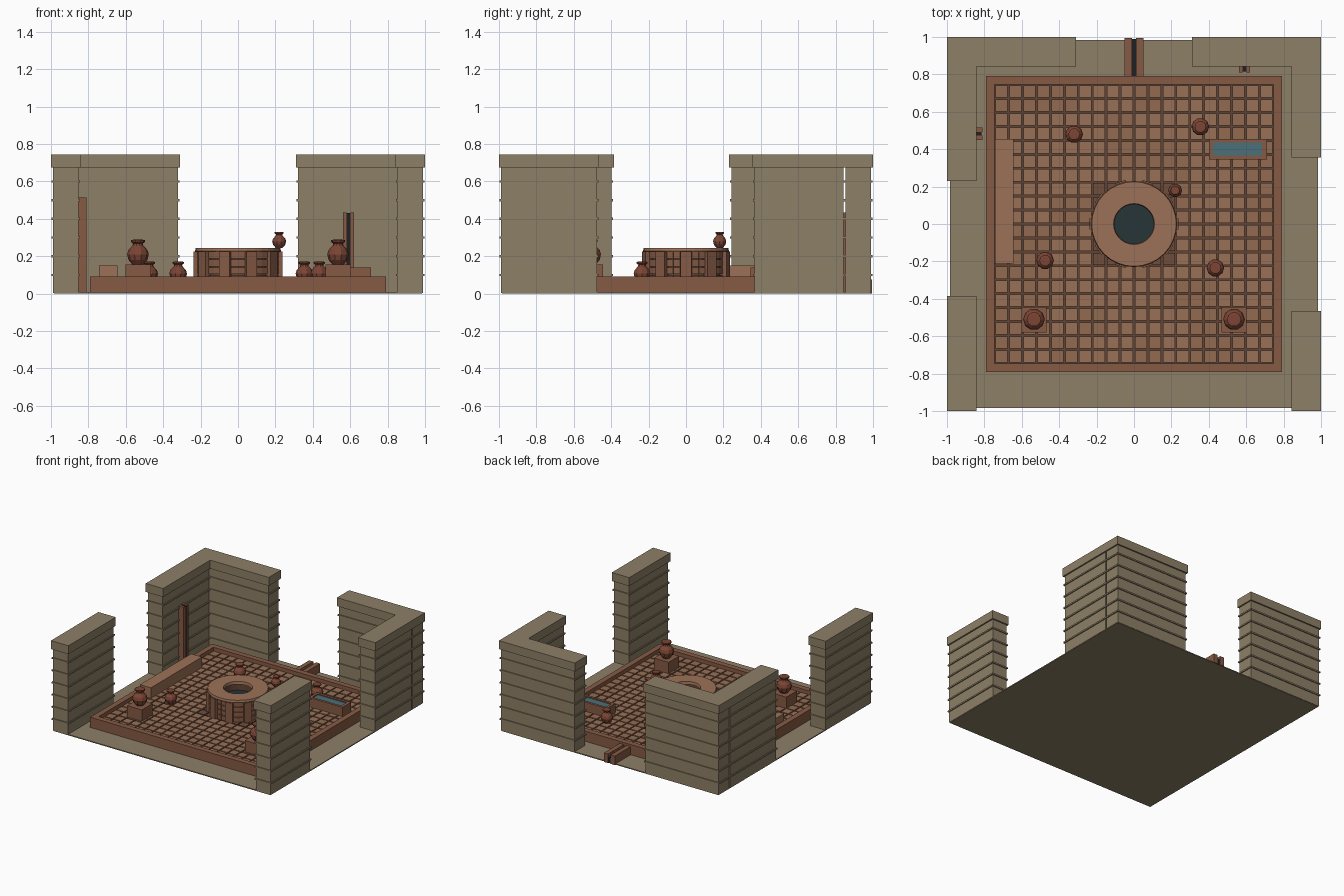
import bpy, bmesh, math, random
from mathutils import Matrix

random.seed(4)


def material(name, rgb):
    m = bpy.data.materials.new(name)
    m.diffuse_color = (*rgb, 1)
    return m


STONE = material("sandstone", (0.27, 0.215, 0.135))
CLAY = material("clay", (0.33, 0.165, 0.095))
RIM = material("rim_clay", (0.24, 0.105, 0.06))
TILE_A = material("tile_light", (0.32, 0.165, 0.095))
TILE_B = material("tile_mid", (0.29, 0.145, 0.082))
TILE_D = material("tile_dark", (0.16, 0.075, 0.045))
GROUT = material("grout", (0.12, 0.06, 0.035))
JAR = material("jar_clay", (0.2, 0.06, 0.035))
DARK = material("dark_slot", (0.015, 0.015, 0.015))
DEEP = material("well_water", (0.02, 0.035, 0.04))
WATER = material("trough_water", (0.07, 0.16, 0.19))


def finish(bm, name, mats):
    bmesh.ops.recalc_face_normals(bm, faces=bm.faces)
    me = bpy.data.meshes.new(name)
    bm.to_mesh(me)
    bm.free()
    for m in mats:
        me.materials.append(m)
    ob = bpy.data.objects.new(name, me)
    bpy.context.collection.objects.link(ob)
    return ob


def add_box(bm, x0, x1, y0, y1, z0, z1, mat=0, rot=None):
    c = Matrix.Translation(((x0 + x1) / 2, (y0 + y1) / 2, (z0 + z1) / 2))
    c = c @ Matrix.Diagonal((x1 - x0, y1 - y0, z1 - z0, 1))
    vs = bmesh.ops.create_cube(bm, size=1, matrix=(rot @ c) if rot else c)["verts"]
    for f in {f for v in vs for f in v.link_faces}:
        f.material_index = mat


def boxes(name, mats, *items):
    bm = bmesh.new()
    for it in items:
        add_box(bm, *it)
    return finish(bm, name, mats)


def lathe(name, profile, sides, mat, loc=(0, 0, 0), closed=False):
    bm = bmesh.new()
    rings = [[bm.verts.new((loc[0] + r * math.cos(2 * math.pi * i / sides),
                            loc[1] + r * math.sin(2 * math.pi * i / sides), loc[2] + z))
              for i in range(sides)] for r, z in profile]
    pairs = list(zip(rings, rings[1:])) + ([(rings[-1], rings[0])] if closed else [])
    for a, b in pairs:
        for i in range(sides):
            j = (i + 1) % sides
            bm.faces.new((a[i], a[j], b[j], b[i]))
    if not closed:
        bm.faces.new(rings[0])
        bm.faces.new(rings[-1])
    return finish(bm, name, [mat])


# Ground slab
boxes("ground_slab", [STONE], (-0.985, 0.985, -0.985, 0.985, 0, 0.008))


# Ruined walls: body, thin course ridges, overhanging cap
def wall(name, x0, x1, y0, y1):
    bm = bmesh.new()
    i = 0.012
    add_box(bm, x0 + i, x1 - i, y0 + i, y1 - i, 0.004, 0.68)
    for k in range(1, 7):
        z, e = 0.1 * k, 0.004
        add_box(bm, x0 + e, x1 - e, y0 + e, y1 - e, z - 0.006, z + 0.006)
    add_box(bm, x0, x1, y0, y1, 0.675, 0.745)
    finish(bm, name, [STONE])


wall("back_wall_left", -1, -0.31, 0.842, 1)
wall("back_wall_right", 0.31, 1, 0.842, 1)
wall("left_wall_rear", -1, -0.842, 0.23, 0.855)
wall("right_wall_rear", 0.842, 1, 0.355, 0.855)
wall("left_wall_front", -1, -0.842, -1, -0.385)
wall("right_wall_front", 0.842, 1, -1, -0.465)

# Sunken court: bed, raised rim and tile grid
boxes("court_bed", [GROUT], (-0.77, 0.77, -0.77, 0.77, 0.001, 0.052))
boxes("court_rim", [RIM],
      (-0.79, 0.79, -0.79, -0.745, 0.001, 0.092), (-0.79, 0.79, 0.745, 0.79, 0.001, 0.092),
      (-0.79, -0.745, -0.745, 0.745, 0.001, 0.092), (0.745, 0.79, -0.745, 0.745, 0.001, 0.092))
bm = bmesh.new()
N, S = 20, 1.49 / 20
tone = [[random.random() < 0.35 for _ in range(10)] for _ in range(10)]
for i in range(N):
    for j in range(N):
        x, y = (i - N / 2) * S, (j - N / 2) * S
        m = 2 if 7 <= i <= 12 and 7 <= j <= 12 else int(tone[i // 2][j // 2])
        add_box(bm, x + 0.005, x + S - 0.005, y + 0.005, y + S - 0.005, 0.045, 0.064, m)
finish(bm, "floor_tiles", [TILE_A, TILE_B, TILE_D])

# Well: shaft, brick courses, ten piers, ring coping and water
lathe("well_shaft", [(0.205, 0.05), (0.205, 0.23), (0.115, 0.23), (0.115, 0.05)], 32, GROUT, closed=True)
bm = bmesh.new()
for k in range(10):
    rot = Matrix.Rotation(math.radians(36 * k), 4, 'Z')
    add_box(bm, 0.19, 0.238, -0.03, 0.03, 0.05, 0.226, 0, rot)
    for c in range(4):
        z = 0.062 + c * 0.042
        for a in (13, 23):
            r2 = Matrix.Rotation(math.radians(36 * k + a), 4, 'Z')
            add_box(bm, 0.18, 0.218, -0.018, 0.018, z, z + 0.036, 0, r2)
finish(bm, "well_bricks", [RIM])
lathe("well_coping", [(0.105, 0.222), (0.226, 0.222), (0.23, 0.228), (0.226, 0.245), (0.109, 0.245)],
      32, CLAY, closed=True)
lathe("well_water", [(0.114, 0.15), (0.114, 0.17)], 32, DEEP)

# Jars: unit profile scaled by belly radius
PROFILE = [(0.5, 0), (0.88, 0.45), (1, 0.95), (0.88, 1.35), (0.5, 1.75), (0.45, 1.95),
           (0.66, 2.1), (0.66, 2.28), (0.45, 2.3)]
for n, (x, y, z, r) in enumerate([
        (-0.535, -0.51, 0.155, 0.058), (0.535, -0.51, 0.155, 0.058), (-0.32, 0.48, 0.063, 0.047),
        (0.355, 0.52, 0.063, 0.047), (0.22, 0.18, 0.245, 0.037), (-0.475, -0.195, 0.063, 0.047),
        (0.435, -0.235, 0.063, 0.047)]):
    lathe(f"jar_{n + 1}", [(a * r, b * r) for a, b in PROFILE], 10, JAR, (x, y, z))
for s, side in ((-1, "left"), (1, "right")):
    boxes(f"{side}_pedestal", [RIM], (s * 0.535 - 0.067, s * 0.535 + 0.067, -0.58, -0.443, 0.055, 0.157))

# Bench and water trough
boxes("bench", [CLAY], (-0.744, -0.645, -0.21, 0.455, 0.055, 0.15))
boxes("trough", [RIM, WATER],
      (0.40, 0.71, 0.345, 0.365, 0.055, 0.14), (0.40, 0.71, 0.435, 0.455, 0.055, 0.14),
      (0.40, 0.422, 0.365, 0.435, 0.055, 0.14), (0.685, 0.71, 0.365, 0.435, 0.055, 0.14),
      (0.42, 0.687, 0.363, 0.437, 0.055, 0.132, 1))

# Wall downpipes with dark slots, and rear drain channel
boxes("left_downpipe", [RIM, DARK], (-0.855, -0.81, 0.45, 0.473, 0.001, 0.515),
      (-0.855, -0.81, 0.493, 0.515, 0.001, 0.515), (-0.855, -0.815, 0.473, 0.493, 0.001, 0.51, 1))
boxes("back_downpipe", [RIM, DARK], (0.562, 0.58, 0.81, 0.86, 0.001, 0.435),
      (0.602, 0.62, 0.81, 0.86, 0.001, 0.435), (0.58, 0.602, 0.815, 0.86, 0.001, 0.43, 1))
boxes("drain_channel", [RIM, DARK], (-0.05, -0.012, 0.785, 0.995, 0.001, 0.075),
      (0.012, 0.05, 0.785, 0.995, 0.001, 0.075), (-0.012, 0.012, 0.785, 0.99, 0.001, 0.045, 1))
